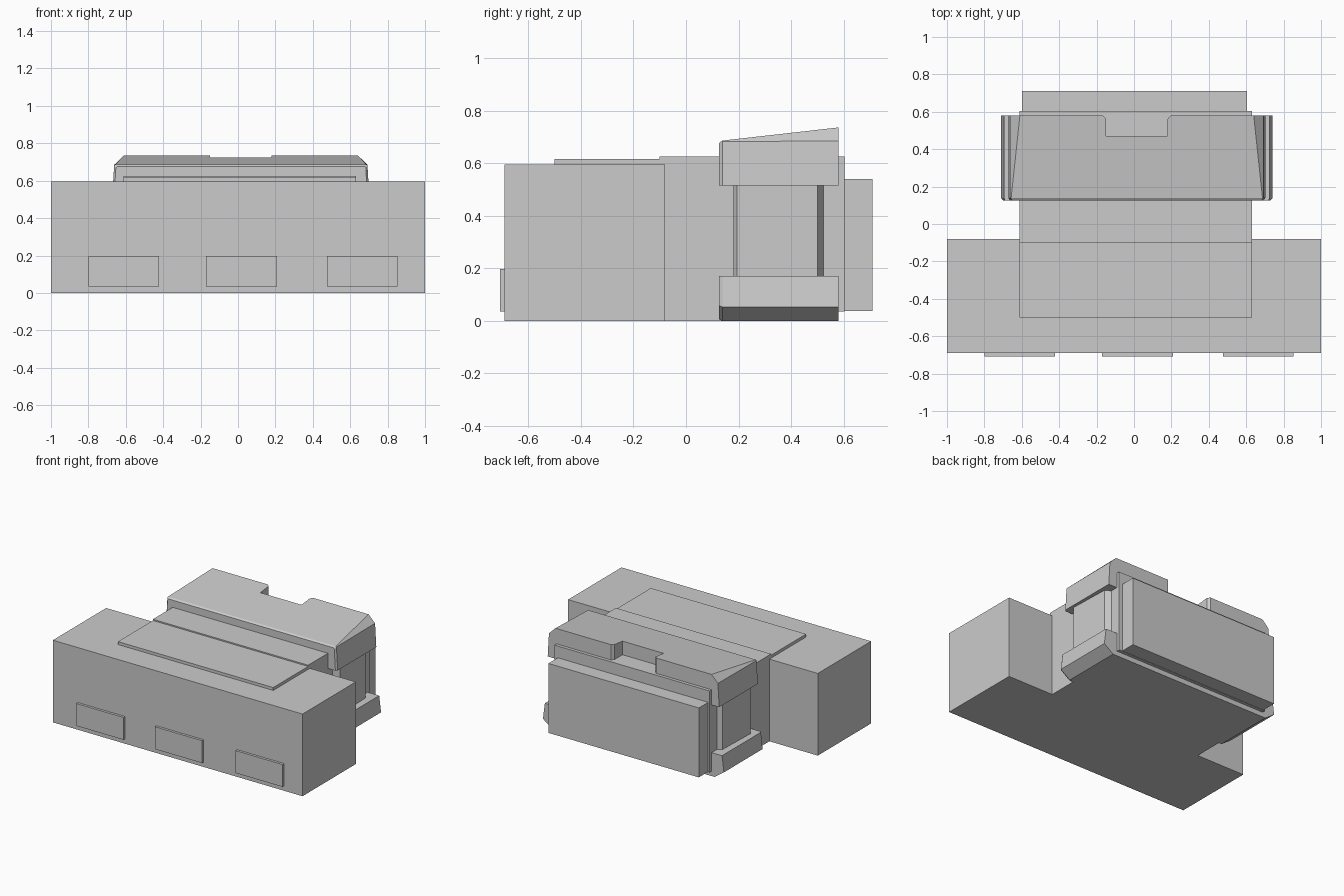
import bpy, bmesh

if "Cube" in bpy.data.objects:
    bpy.data.objects.remove(bpy.data.objects["Cube"])

grey = bpy.data.materials.new("light grey")
grey.diffuse_color = (0.6, 0.6, 0.6, 1)
grey.use_nodes = True
grey.node_tree.nodes["Principled BSDF"].inputs["Base Color"].default_value = grey.diffuse_color


def loft(name, sections):
    """Solid skinned through matching closed loops of 3D points."""
    bm = bmesh.new()
    loops = [[bm.verts.new(p) for p in s] for s in sections]
    n = len(loops[0])
    for a, b in zip(loops, loops[1:]):
        for i in range(n):
            j = (i + 1) % n
            bm.faces.new((a[i], a[j], b[j], b[i]))
    bm.faces.new(loops[0])
    bm.faces.new(loops[-1])
    bmesh.ops.recalc_face_normals(bm, faces=bm.faces)
    mesh = bpy.data.meshes.new(name)
    bm.to_mesh(mesh)
    bm.free()
    mesh.materials.append(grey)
    obj = bpy.data.objects.new(name, mesh)
    bpy.context.collection.objects.link(obj)
    return obj


def prism(name, plan, z0, z1):
    return loft(name, [[(x, y, z) for x, y in plan] for z in (z0, z1)])


def box(name, x0, x1, y0, y1, z0, z1):
    return prism(name, [(x0, y0), (x1, y0), (x1, y1), (x0, y1)], z0, z1)


CX = 0.015  # clamp centre line


def section(y, half):
    """Symmetric outline from (half width, z) points, bottom to top."""
    return ([(CX + w, y, z) for w, z in half] +
            [(CX - w, y, z) for w, z in reversed(half)])


# Front block with three thin panels and a lid
box("front_block", -1, 1, -0.69, -0.08, 0, 0.595)
for x in (-0.8, -0.17, 0.475):
    box("front_panel", x, x + 0.378, -0.708, -0.69, 0.035, 0.197)
box("lid", -0.612, 0.632, -0.5, -0.1, 0.595, 0.616)

# Rear body, its back panel and the end plate
box("rear_body", -0.612, 0.632, -0.1, 0.58, 0, 0.625)
box("back_panel", -0.612, 0.632, 0.58, 0.603, 0.035, 0.625)
box("end_plate", -0.6, 0.605, 0.603, 0.71, 0.037, 0.54)

# Upper clamp: top rises to the back, with widening corner chamfers
top = loft("upper_clamp", [
    section(0.126, [(0.677, 0.515), (0.668, 0.67), (0.66, 0.677)]),
    section(0.138, [(0.687, 0.515), (0.677, 0.682), (0.672, 0.686)]),
    section(0.58, [(0.687, 0.515), (0.677, 0.685), (0.625, 0.736)])])

# Notch cut in the back edge of the upper clamp
notch = prism("notch_cutter", [
    (-0.15, 0.47), (0.18, 0.47), (0.18, 0.562), (0.205, 0.59),
    (0.205, 0.7), (-0.175, 0.7), (-0.175, 0.59), (-0.15, 0.562)], 0.4, 0.9)
notch.hide_render = True
notch.hide_viewport = True
cut = top.modifiers.new("notch", "BOOLEAN")
cut.operation = "DIFFERENCE"
cut.object = notch
cut.solver = "EXACT"

# Lower clamp: undercut below, slight taper above
loft("lower_clamp", [
    section(0.126, [(0.645, 0.006), (0.715, 0.058), (0.703, 0.17)]),
    section(0.138, [(0.65, 0.0), (0.725, 0.053), (0.71, 0.17)]),
    section(0.58, [(0.65, 0.0), (0.725, 0.053), (0.71, 0.17)])])

# Side columns between the clamps
for name, s in (("right_column", 1), ("left_column", -1)):
    plan = [(0.6, 0.18), (0.64, 0.18), (0.667, 0.195),
            (0.657, 0.5), (0.615, 0.525), (0.6, 0.525)]
    prism(name, [(CX + s * w, y) for w, y in plan], 0.17, 0.515)
